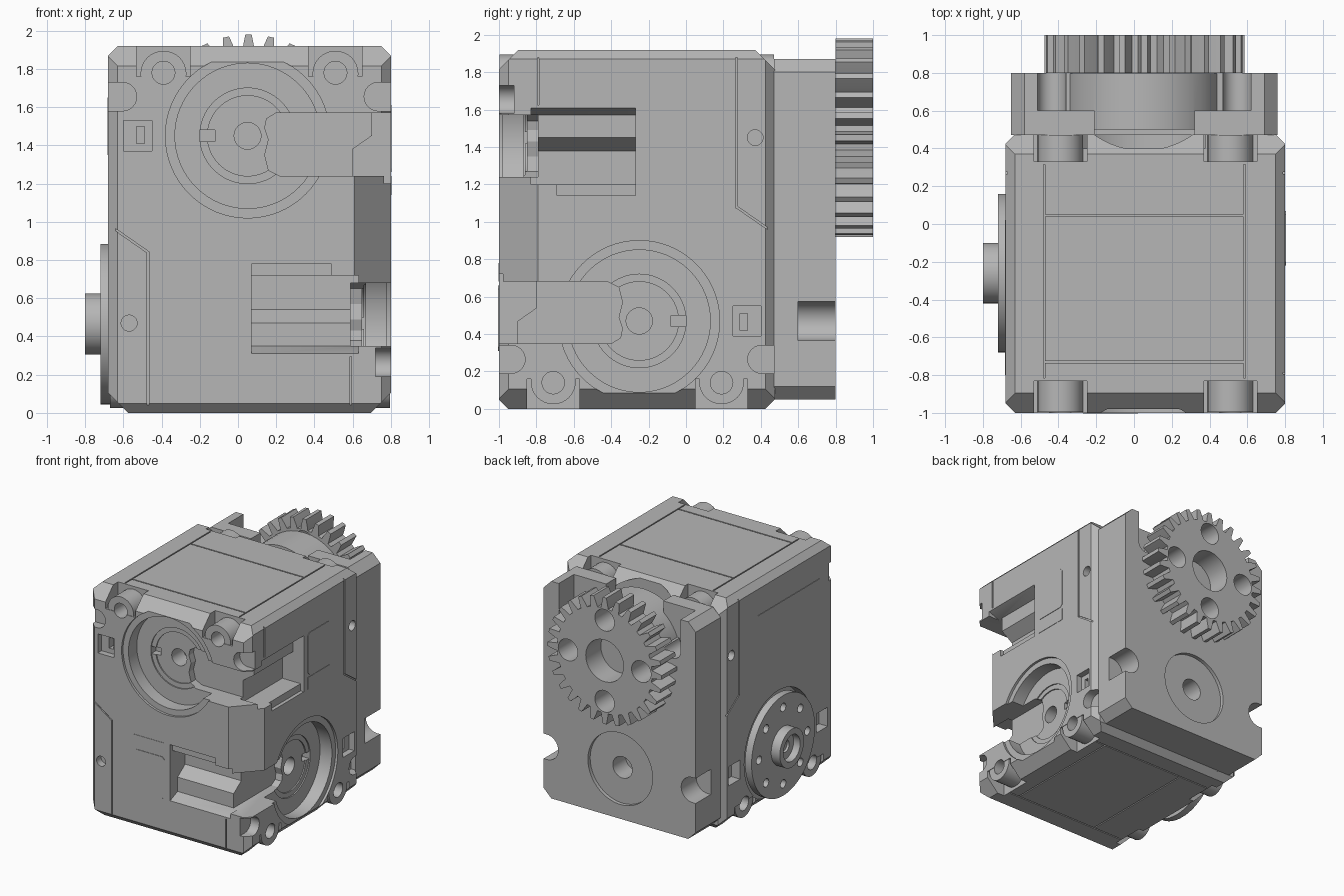
import bpy, bmesh, math
from mathutils import Matrix, Vector

default_cube = bpy.data.objects.get("Cube")
if default_cube:
    bpy.data.objects.remove(default_cube, do_unlink=True)

grey = bpy.data.materials.new("satin grey")
grey.use_nodes = True
colour = (0.47, 0.47, 0.47, 1)
grey.diffuse_color = colour
grey.node_tree.nodes["Principled BSDF"].inputs["Base Color"].default_value = colour

UPPER = Matrix.Identity(4)
# Half turn that carries the upper drive unit onto the lower one
LOWER = Matrix(((0, -1, 0, -0.2), (-1, 0, 0, -0.2), (0, 0, -1, 1.92), (0, 0, 0, 1)))
UNITS = (UPPER, LOWER)


def circle(cu, cv, radius, count=48):
    turns = [math.tau * i / count for i in range(count)]
    return [(cu + radius * math.cos(t), cv + radius * math.sin(t)) for t in turns]


def rect(u0, u1, v0, v1):
    return [(u0, v0), (u1, v0), (u1, v1), (u0, v1)]


def chamfered(u0, u1, v0, v1, c):
    return [(u0 + c, v0), (u1 - c, v0), (u1, v0 + c), (u1, v1 - c),
            (u1 - c, v1), (u0 + c, v1), (u0, v1 - c), (u0, v0 + c)]


def finish(name, bm, unit=UPPER):
    bm.transform(unit)
    bmesh.ops.recalc_face_normals(bm, faces=bm.faces)
    mesh = bpy.data.meshes.new(name)
    bm.to_mesh(mesh)
    bm.free()
    mesh.materials.append(grey)
    obj = bpy.data.objects.new(name, mesh)
    bpy.context.scene.collection.objects.link(obj)
    return obj


def prism(name, axis, outline, start, end, unit=UPPER):
    """Extrude a flat outline along one axis."""
    place = {"x": lambda u, v, t: (t, u, v),
             "y": lambda u, v, t: (u, t, v),
             "z": lambda u, v, t: (u, v, t)}[axis]
    bm = bmesh.new()
    near = [bm.verts.new(place(u, v, start)) for u, v in outline]
    far = [bm.verts.new(place(u, v, end)) for u, v in outline]
    bm.faces.new(near)
    bm.faces.new(far)
    for i in range(len(near)):
        j = (i + 1) % len(near)
        bm.faces.new((near[i], near[j], far[j], far[i]))
    return finish(name, bm, unit)


def combine(target, axis, outline, start, end, unit=UPPER, operation="DIFFERENCE"):
    tool = prism("helper", axis, outline, start, end, unit)
    tool.hide_render = True
    mod = target.modifiers.new("shape", "BOOLEAN")
    mod.operation, mod.solver, mod.object = operation, "EXACT", tool
    bpy.context.view_layer.objects.active = target
    bpy.ops.object.modifier_apply(modifier=mod.name)
    bpy.data.objects.remove(tool, do_unlink=True)


def groove(target, axis, path, start, end, unit):
    """Cut a fine seam along a polyline."""
    for a, b in zip(path, path[1:]):
        a, b = Vector(a), Vector(b)
        along = (b - a).normalized() * 0.005
        side = Vector((-along.y, along.x))
        a, b = a - along, b + along
        combine(target, axis, [a + side, b + side, b - side, a - side], start, end, unit)


# Housing block with chamfered edges
low, high = Vector((-0.68, -1, 0)), Vector((0.8, 0.475, 1.92))
bm = bmesh.new()
bmesh.ops.create_cube(bm, size=1)
for v in bm.verts:
    v.co = [low[i] if v.co[i] < 0 else high[i] for i in range(3)]
for i, j in ((0, 2), (1, 2), (0, 1)):
    for si in (-1, 1):
        for sj in (-1, 1):
            size = 0.05
            if (i, j, sj) == (0, 2, -1) or (i, j, sj) == (1, 2, 1):
                size = 0.105
            normal, corner = Vector(), Vector()
            normal[i], normal[j] = si, sj
            corner[i] = (high if si > 0 else low)[i] - si * size
            corner[j] = (high if sj > 0 else low)[j]
            cut = bmesh.ops.bisect_plane(bm, geom=bm.verts[:] + bm.edges[:] + bm.faces[:],
                                         plane_co=corner, plane_no=normal, clear_outer=True)
            rim = [e for e in cut["geom_cut"] if isinstance(e, bmesh.types.BMEdge)]
            bmesh.ops.contextual_create(bm, geom=rim)
body = finish("housing", bm)

# Bevelled pillar on the front corner between the two cable channels
combine(body, "z", [(0.592, -1.02), (0.85, -1.02), (0.85, -0.735)], 0.66, 1.25)

for unit in UNITS:
    # Mounting lugs standing in corner notches
    for x in (-0.39, 0.51):
        for outer, inner, face in ((-1.1, -0.83, -0.996), (0.6, 0.33, 0.471)):
            combine(body, "y", rect(x - 0.14, x + 0.14, 1.76, 2.1), outer, inner, unit)
            combine(body, "y", circle(x, 1.775, 0.12, 32), face, inner - 0.02 * math.copysign(1, outer),
                    unit, "UNION")
            combine(body, "y", circle(x, 1.78, 0.06, 24), outer, inner, unit)
    # Stepped round idler recess with its centre bore and key slot
    for radius, depth in ((0.43, -0.98), (0.38, -0.87), (0.25, -0.86), (0.21, -0.85), (0.07, -0.7)):
        combine(body, "y", circle(0.05, 1.45, radius, 64), -1.1, depth, unit)
    combine(body, "y", rect(-0.2, -0.12, 1.42, 1.48), -1.1, -0.8, unit)
    # Rounded shoulder behind the top edge at the rear
    combine(body, "y", circle(0.05, 1.45, 0.45, 64), 0.4, 0.6, unit)
    # Cable channel running to the side
    combine(body, "y", [(0.9, 1.57), (0.2, 1.57), (0.15, 1.54), (0.14, 1.49), (0.16, 1.43),
                        (0.14, 1.35), (0.16, 1.27), (0.22, 1.24), (0.9, 1.24)], -1.1, -0.79, unit)
    # Half round slots on the outer edges
    for x in (-0.605, 0.735):
        out = math.copysign(0.3, x)
        combine(body, "y", circle(x, 1.655, 0.075, 24), -1.1, -0.92, unit)
        combine(body, "y", rect(x, x + out, 1.58, 1.73), -1.1, -0.92, unit)
    # Small latch window
    combine(body, "y", rect(-0.6, -0.45, 1.37, 1.53), -1.1, -0.95, unit)
    combine(body, "y", rect(-0.53, -0.49, 1.41, 1.5), -1.1, -0.88, unit)
    # Connector bay with sloped inner step
    combine(body, "y", [(0.9, 1.65), (0.7, 1.57), (0.7, 1.45), (0.6, 1.38), (0.6, 1.2), (0.9, 1.2)],
            -0.83, -0.27, unit)
    combine(body, "x", rect(-0.69, -0.27, 1.14, 1.22), 0.77, 0.9, unit)
    # Pin holes and latch windows on the flanks
    combine(body, "x", circle(0.37, 1.45, 0.042, 20), 0.74, 0.9, unit)
    # Panel seams on the flanks and the cap
    for start, end in ((0.79, 0.9), (-0.9, -0.67)):
        groove(body, "x", [(0.27, 1.89), (0.27, 1.08), (0.45, 0.955)], start, end, unit)
    groove(body, "x", [(-0.79, 1.89), (-0.79, 1.63)], 0.79, 0.9, unit)
    for x in (-0.475, 0.585):
        groove(body, "z", [(x, -0.81), (x, 0.31)], 1.91, 2, unit)
    for y in (-0.73, 0.045):
        groove(body, "z", [(-0.47, y), (0.58, y)], 1.91, 2, unit)
    # Thin cover plates beside the connector bay
    prism("connector_cover", "x", chamfered(-0.22, 0.07, 1.26, 1.61, 0.02), 0.79, 0.804, unit)
    prism("cover_tab", "x", rect(-0.22, 0.07, 1.14, 1.24), 0.79, 0.803, unit)

# Left over details on the horn side
for y in (0.33, -0.83):
    combine(body, "x", rect(y - 0.075, y + 0.075, 0.37, 0.53), -0.9, -0.6)
combine(body, "x", circle(0.37, 1.45, 0.042, 20), -0.9, -0.62)
prism("side_label_plate", "x", rect(-0.8, 0.02, 1.35, 1.65), -0.684, -0.67)

# Rear gearbox plate
plate = prism("rear_plate", "y", chamfered(-0.65, 0.76, 0.05, 1.87, 0.07), 0.47, 0.8)
combine(plate, "y", rect(-0.21, 0.32, 1.7, 2), 0.4, 0.9)
combine(plate, "y", rect(-0.51, 0.62, 1.6, 2), 0.6, 0.9)
for x in (-0.435, 0.545):
    combine(plate, "y", circle(x, 1.6, 0.075, 24), 0.6, 0.9)
combine(plate, "y", circle(0.05, 1.45, 0.417, 64), 0.5, 0.798, operation="UNION")
combine(plate, "y", circle(0.05, 0.47, 0.3), 0.77, 0.9)
combine(plate, "y", circle(0.05, 0.47, 0.09, 32), 0.6, 0.9)
for x, out in ((-0.62, -0.3), (0.73, 0.3)):
    combine(plate, "y", circle(x, 0.47, 0.105, 32), 0.6, 0.9)
    combine(plate, "y", rect(x, x + out, 0.365, 0.575), 0.6, 0.9)

# Spur gear on the rear output
teeth = 28
outline = []
for k in range(teeth):
    for shift, radius in ((-0.33, 0.44), (-0.27, 0.47), (-0.14, 0.53), (0.14, 0.53), (0.27, 0.47), (0.33, 0.44)):
        turn = math.tau * (k + shift) / teeth
        outline.append((0.055 + radius * math.cos(turn), 1.45 + radius * math.sin(turn)))
gear = prism("spur_gear", "y", outline, 0.8, 1)
combine(gear, "y", circle(0.055, 1.45, 0.175), 0.7, 1.1)
for u, v in circle(0.055, 1.45, 0.34, 4):
    combine(gear, "y", circle(u, v, 0.09, 32), 0.7, 1.1)

# Output horn on the side
horn = prism("horn_disc", "x", circle(-0.26, 0.465, 0.42, 64), -0.72, -0.66)
for u, v in circle(-0.26, 0.465, 0.32, 8):
    combine(horn, "x", circle(u, v, 0.035, 16), -0.9, -0.67)
hub = prism("horn_hub", "x", circle(-0.26, 0.465, 0.16), -0.8, -0.7)
combine(hub, "x", circle(-0.26, 0.465, 0.11, 32), -0.9, -0.74)
combine(hub, "x", circle(-0.26, 0.465, 0.05, 24), -0.9, -0.71)

# Smooth the round walls and keep hard edges
for obj in bpy.context.scene.objects:
    obj.select_set(obj.type == "MESH" and grey.name in obj.data.materials)
bpy.context.view_layer.objects.active = body
bpy.ops.object.shade_smooth_by_angle(angle=math.radians(25))
